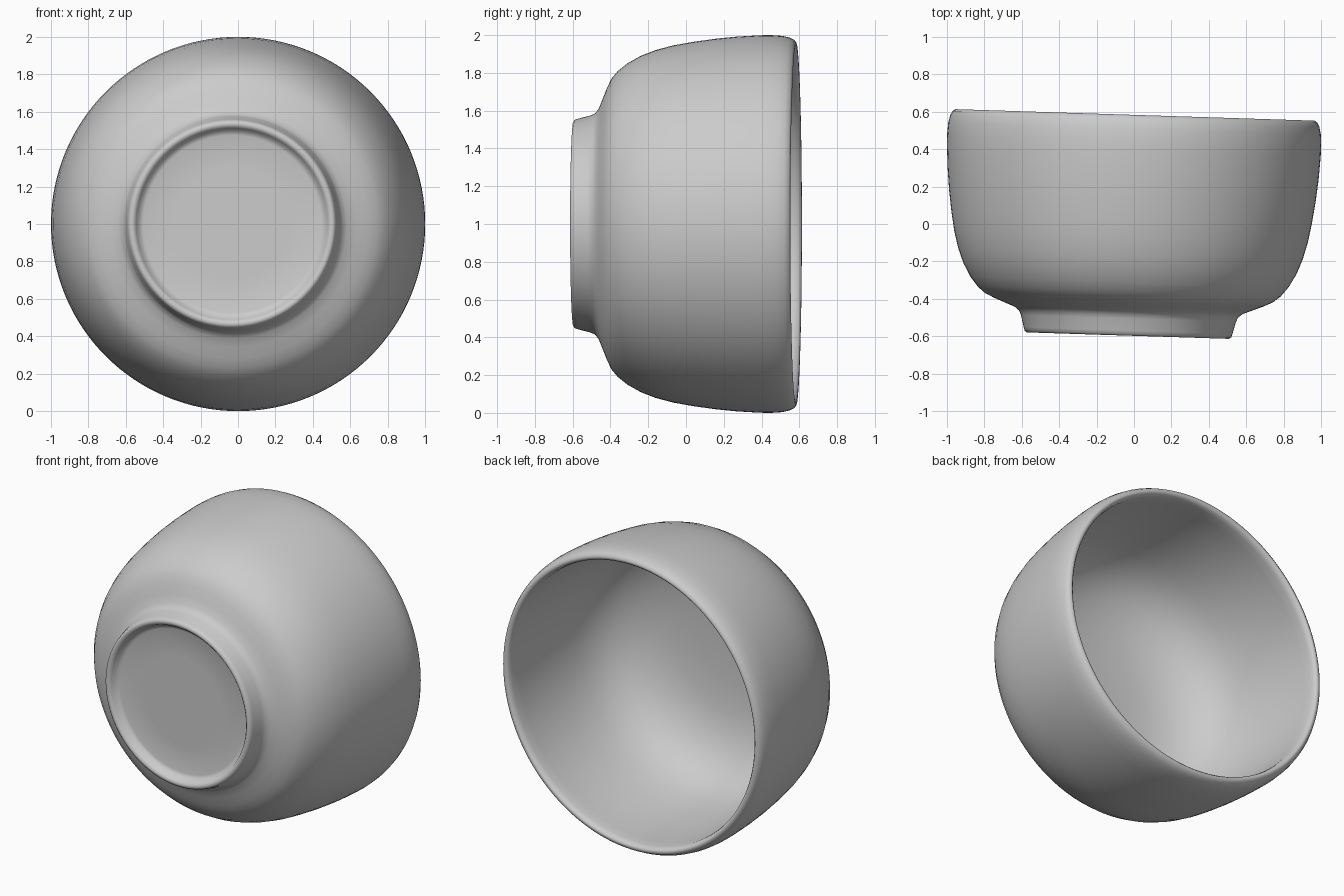
import bpy, bmesh
from math import radians, sin, cos, pi
from mathutils import Matrix, Vector

if "Cube" in bpy.data.objects:
    bpy.data.objects.remove(bpy.data.objects["Cube"])

SEGMENTS = 128
PIVOT = 0.42      # height on the axis (along y) that stays at x = 0
TILT = -0.032     # slight lean of the whole bowl

# (radius, height along y): recessed base, foot ring, outer wall, lip, inside
profile = [
    (0, -0.545), (0.30, -0.545), (0.475, -0.545), (0.498, -0.553),
    (0.512, -0.583), (0.525, -0.596), (0.54, -0.597), (0.552, -0.589),
    (0.558, -0.57), (0.575, -0.505), (0.585, -0.482), (0.61, -0.462),
    (0.66, -0.442), (0.72, -0.418), (0.77, -0.394), (0.81, -0.361),
    (0.85, -0.311), (0.89, -0.24), (0.92, -0.163), (0.945, -0.07),
    (0.963, 0.03), (0.98, 0.15), (0.992, 0.27), (0.999, 0.39),
    (1.0, 0.45), (0.996, 0.51), (0.987, 0.55), (0.975, 0.573),
    (0.96, 0.583), (0.947, 0.582), (0.936, 0.57), (0.930, 0.545),
    (0.929, 0.48), (0.928, 0.36), (0.918, 0.20), (0.903, 0.05),
    (0.882, -0.07), (0.855, -0.165), (0.81, -0.25), (0.75, -0.32),
    (0.67, -0.375), (0.57, -0.42), (0.44, -0.45), (0.25, -0.465), (0, -0.47),
]

# Revolve the profile around the y axis
bm = bmesh.new()
rings = []
for r, h in profile:
    if r == 0:
        rings.append([bm.verts.new((0, h, 0))])
    else:
        rings.append([bm.verts.new((r * cos(2 * pi * i / SEGMENTS), h,
                                    r * sin(2 * pi * i / SEGMENTS)))
                      for i in range(SEGMENTS)])
for a, b in zip(rings, rings[1:]):
    for i in range(SEGMENTS):
        j = (i + 1) % SEGMENTS
        quad = [a[i % len(a)], a[j % len(a)], b[j % len(b)], b[i % len(b)]]
        bm.faces.new(list(dict.fromkeys(quad)))
bmesh.ops.recalc_face_normals(bm, faces=bm.faces)

# Lean the bowl and lift it onto the ground
pivot = Vector((0, PIVOT, 0))
bm.transform(Matrix.Translation((0, PIVOT, 1)) @ Matrix.Rotation(TILT, 4, 'Z')
             @ Matrix.Translation(-pivot))

mesh = bpy.data.meshes.new("bowl")
bm.to_mesh(mesh)
bm.free()
bowl = bpy.data.objects.new("bowl", mesh)
bpy.context.collection.objects.link(bowl)
bpy.context.view_layer.objects.active = bowl
bowl.select_set(True)
bpy.ops.object.shade_smooth_by_angle(angle=radians(50))
